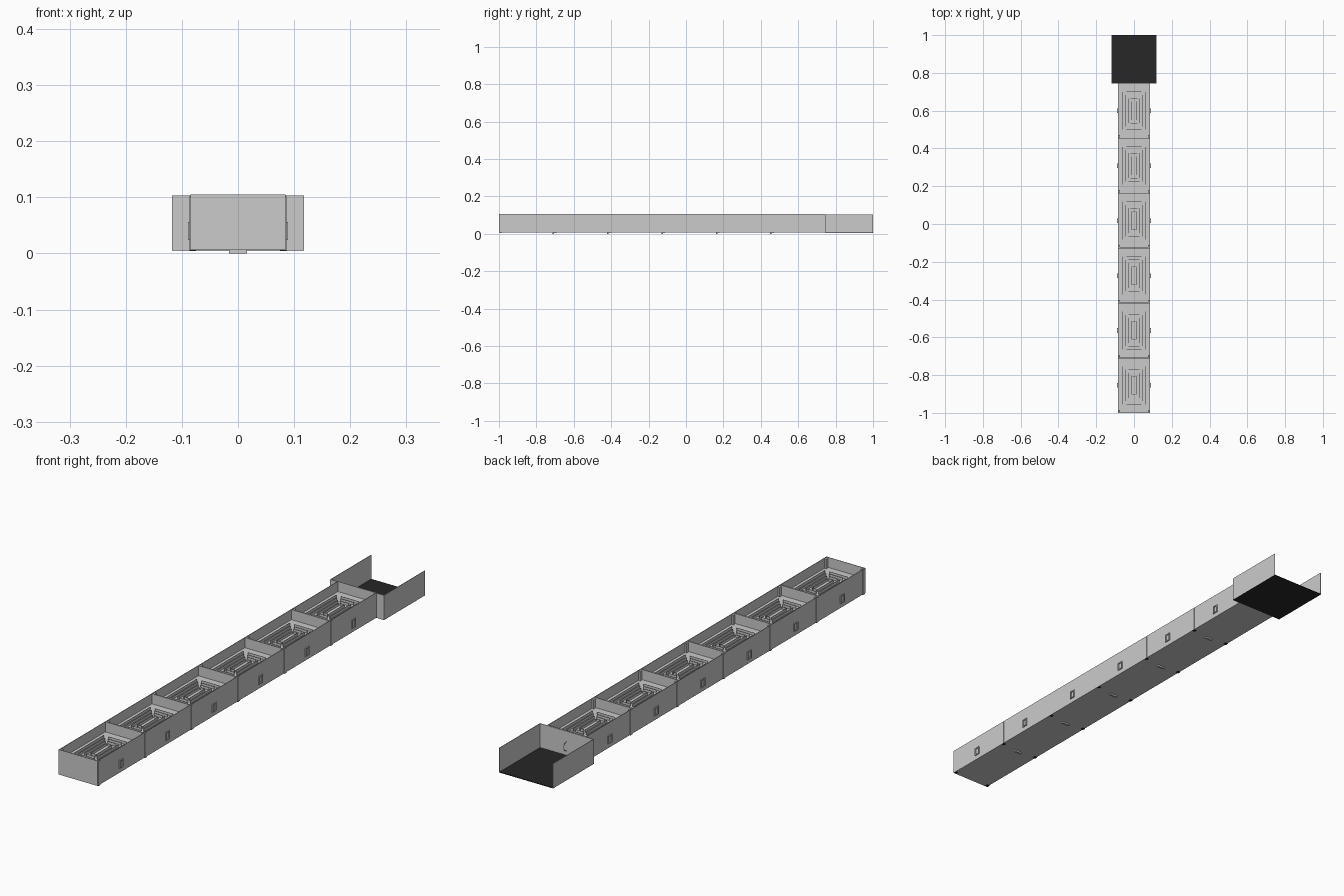
import bpy, bmesh, math
from mathutils import Matrix, Vector

if "Cube" in bpy.data.objects:
    bpy.data.objects.remove(bpy.data.objects["Cube"])

def material(name, v):
    m = bpy.data.materials.new(name)
    m.diffuse_color = (v, v, v, 1)
    m.use_nodes = True
    m.node_tree.nodes["Principled BSDF"].inputs["Base Color"].default_value = m.diffuse_color
    return m

dark = material("dark_rubber", 0.02)

def boxes(name, spans, mat=None):
    """One object made of axis aligned boxes (x0,x1,y0,y1,z0,z1)."""
    bm = bmesh.new()
    for x0, x1, y0, y1, z0, z1 in spans:
        c = Vector(((x0 + x1) / 2, (y0 + y1) / 2, (z0 + z1) / 2))
        m = Matrix.Translation(c) @ Matrix.Diagonal((x1 - x0, y1 - y0, z1 - z0, 1))
        bmesh.ops.create_cube(bm, size=1, matrix=m)
    me = bpy.data.meshes.new(name)
    bm.to_mesh(me)
    bm.free()
    ob = bpy.data.objects.new(name, me)
    bpy.context.collection.objects.link(ob)
    if mat:
        me.materials.append(mat)
    return ob

N, Y0, Y1 = 6, -1.0, 0.745
L = (Y1 - Y0) / N
W, T, ZB, ZT = 0.085, 0.002, 0.006, 0.105
DECK = 0.065

for i in range(N):
    a, b = Y0 + i * L, Y0 + (i + 1) * L
    c = (a + b) / 2
    # open tray: floor, two sides, two ends
    boxes(f"tray_{i}", [
        (-W, W, a, b, ZB, ZB + T),
        (-W, -W + T, a, b, ZB, ZT), (W - T, W, a, b, ZB, ZT),
        (-W, W, a, a + T, ZB, ZT), (-W, W, b - T, b, ZB, ZT)])
    # raised deck inside the tray
    boxes(f"deck_{i}", [(-W + T, W - T, a + T, b - T, DECK - T, DECK)])
    # nested thin fins on the deck
    fins = []
    for hx, hy in ((0.06, 0.10), (0.044, 0.083), (0.028, 0.066), (0.012, 0.049)):
        for s in (-1, 1):
            fins.append((s * hx - .0007, s * hx + .0007, c - hy, c + hy, DECK, DECK + 0.01))
            fins.append((-hx * .65, hx * .65, c + s * hy - .0007, c + s * hy + .0007, DECK, DECK + 0.01))
    boxes(f"deck_fins_{i}", fins)
    # side pulls: small rectangular frames halfway along
    pulls, posts, feet = [], [], []
    for s in (-1, 1):
        x0, x1 = sorted((s * W, s * (W + 0.004)))
        pulls += [(x0, x1, c - .012, c - .008, .024, .056), (x0, x1, c + .008, c + .012, .024, .056),
                  (x0, x1, c - .008, c + .008, .024, .028), (x0, x1, c - .008, c + .008, .052, .056)]
        # corner posts inside the front end
        x0, x1 = sorted((s * (W - 0.010), s * (W + 0.001)))
        posts.append((x0, x1, a + .004, a + .016, ZB, ZT - .003))
        feet.append((x0, x1, a + .004, a + .016, ZB - .002, ZB))
    boxes(f"side_pulls_{i}", pulls)
    boxes(f"corner_posts_{i}", posts)
    boxes(f"corner_feet_{i}", feet, dark)
    # tab under each joint
    if i:
        boxes(f"joint_tab_{i}", [(-.016, .016, a - .004, a + .004, 0, ZB)])

# wide end bay, open at the back
B = 0.118
boxes("end_bay_walls", [
    (-B, -B + T, Y1, 1, ZB, .103), (B - T, B, Y1, 1, ZB, .103),
    (-B, B, Y1, Y1 + T, ZB, .103)])
boxes("end_bay_floor", [(-B, B, Y1, 1, ZB - .001, ZB + T)], dark)

# curved lip on the bay wall
cu = bpy.data.curves.new("wall_lip", "CURVE")
cu.dimensions = "3D"
cu.bevel_depth = 0.001
sp = cu.splines.new("POLY")
sp.points.add(12)
for k, p in enumerate(sp.points):
    t = -math.pi / 2 + math.pi * k / 12
    p.co = (0, Y1 + T + 0.018 * math.cos(t), 0.045 + 0.018 * math.sin(t), 1)
bpy.context.collection.objects.link(bpy.data.objects.new("wall_lip", cu))
